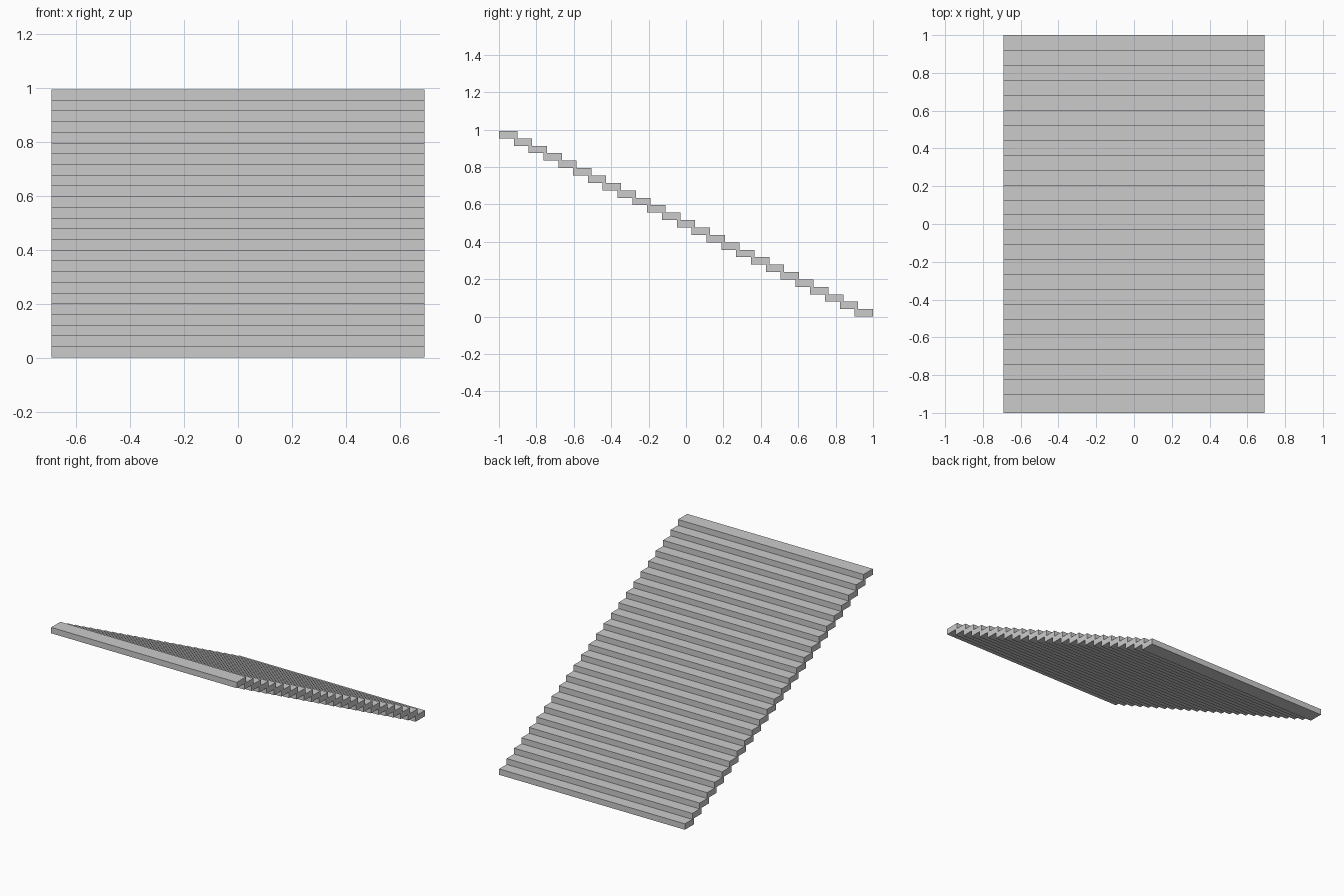
import bpy

if "Cube" in bpy.data.objects:
    bpy.data.objects.remove(bpy.data.objects["Cube"])

COUNT = 25
WIDTH, DEPTH, THICK = 1.383, 0.098, 0.0397
RUN = (2.0 - DEPTH) / (COUNT - 1)
RISE = 0.0397

# Lowest tread sits at the back (+y); the stair climbs toward the front
bpy.ops.mesh.primitive_cube_add(size=1, location=(0, 1 - DEPTH / 2, THICK / 2))
treads = bpy.context.object
treads.name = "stair_treads"
treads.scale = (WIDTH, DEPTH, THICK)
bpy.ops.object.transform_apply(location=False, rotation=False, scale=True)

# Repeat the tread up the flight
flight = treads.modifiers.new("flight", 'ARRAY')
flight.count = COUNT
flight.use_relative_offset = False
flight.use_constant_offset = True
flight.constant_offset_displace = (0, -RUN, RISE)
